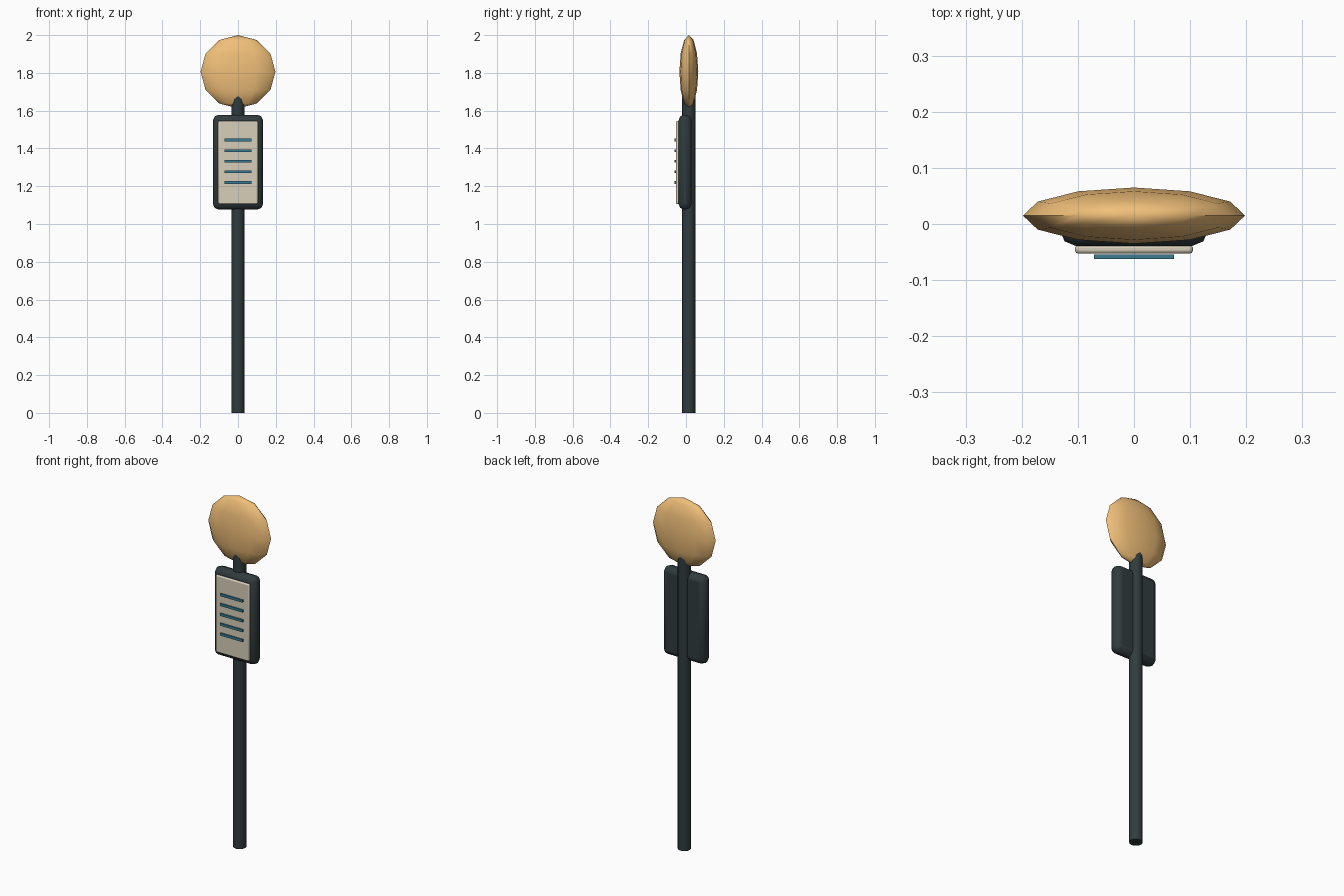
import bpy, math

if "Cube" in bpy.data.objects:
    bpy.data.objects.remove(bpy.data.objects["Cube"])


def material(name, rgb):
    m = bpy.data.materials.new(name)
    m.diffuse_color = (*rgb, 1)
    m.use_nodes = True
    m.node_tree.nodes["Principled BSDF"].inputs["Base Color"].default_value = m.diffuse_color
    return m


DARK = material("dark_metal", (0.03, 0.045, 0.047))
CREAM = material("cream", (0.68, 0.62, 0.48))
BLUE = material("blue", (0.04, 0.2, 0.29))
AMBER = material("amber", (0.87, 0.52, 0.19))


def finish(name, mat, angle):
    ob = bpy.context.object
    ob.name = name
    ob.data.materials.append(mat)
    bpy.ops.object.shade_smooth_by_angle(angle=math.radians(angle))
    return ob


def box(name, mat, lo, hi, bevel=0, segments=2):
    centre = [(a + b) / 2 for a, b in zip(lo, hi)]
    bpy.ops.mesh.primitive_cube_add(size=1, location=centre)
    bpy.context.object.scale = [b - a for a, b in zip(lo, hi)]
    bpy.ops.object.transform_apply(location=False, rotation=False, scale=True)
    ob = finish(name, mat, 30)
    if bevel:
        mod = ob.modifiers.new("bevel", 'BEVEL')
        mod.width = bevel
        mod.segments = segments
    return ob


# Post, its top buried in the disc
bpy.ops.mesh.primitive_cylinder_add(vertices=12, radius=0.035, depth=1.7,
                                    location=(0, 0.015, 0.85))
finish("post", DARK, 40)

# Flattened round sign head
bpy.ops.mesh.primitive_uv_sphere_add(segments=12, ring_count=6, radius=1,
                                     location=(0, 0.015, 1.806))
bpy.context.object.scale = (0.198, 0.05, 0.194)
bpy.ops.object.transform_apply(location=False, rotation=False, scale=True)
finish("sign_disc", AMBER, 60)

# Timetable case and its panel
box("timetable_case", DARK, (-0.132, -0.039, 1.077), (0.132, 0.029, 1.578), 0.028)
box("timetable_panel", CREAM, (-0.105, -0.053, 1.106), (0.105, -0.037, 1.546), 0.006)

# Printed rows
for i in range(5):
    z = 1.22 + i * 0.0562
    box(f"timetable_row_{i + 1}", BLUE, (-0.071, -0.062, z - 0.007), (0.071, -0.054, z + 0.007))
